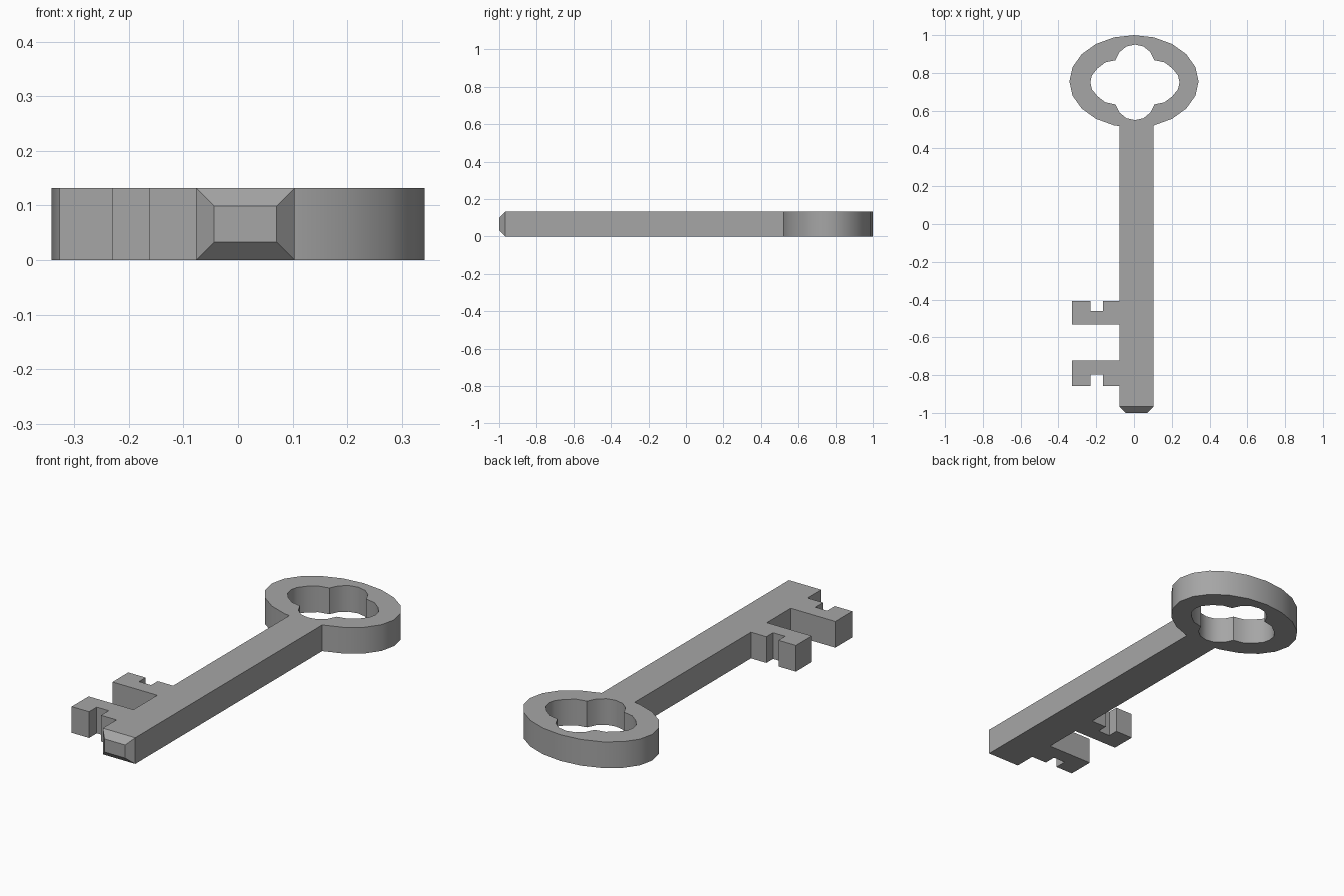
import bpy, bmesh, math

cube = bpy.data.objects.get("Cube")
if cube:
    bpy.data.objects.remove(cube)

THICK = 0.132
TIP = 0.033
LEFT, RIGHT = -0.077, 0.104   # shaft sides
BOW_Y, BOW_RX, BOW_RY = 0.755, 0.342, 0.245

steel = bpy.data.materials.new("grey_steel")
steel.use_nodes = True
colour = (0.38, 0.38, 0.38, 1)
steel.diffuse_color = colour
steel.node_tree.nodes["Principled BSDF"].inputs["Base Color"].default_value = colour


def make_object(name, bm):
    bmesh.ops.recalc_face_normals(bm, faces=bm.faces[:])
    mesh = bpy.data.meshes.new(name)
    bm.to_mesh(mesh)
    bm.free()
    mesh.materials.append(steel)
    obj = bpy.data.objects.new(name, mesh)
    bpy.context.collection.objects.link(obj)
    bpy.ops.object.select_all(action='DESELECT')
    obj.select_set(True)
    bpy.context.view_layer.objects.active = obj
    bpy.ops.object.shade_smooth_by_angle(angle=math.radians(33))
    return obj


def plate(loops):
    """Flat shape bounded by one or more loops, extruded to the key thickness."""
    bm = bmesh.new()
    edges = []
    for loop in loops:
        verts = [bm.verts.new((x, y, 0)) for x, y in loop]
        edges += [bm.edges.new((v, verts[(i + 1) % len(verts)])) for i, v in enumerate(verts)]
    if len(loops) == 1:
        bm.faces.new(verts)
    else:
        bmesh.ops.triangle_fill(bm, edges=edges, use_beauty=True, normal=(0, 0, 1))
    result = bmesh.ops.extrude_face_region(bm, geom=bm.faces[:], use_keep_orig=True)
    top = [g for g in result["geom"] if isinstance(g, bmesh.types.BMVert)]
    bmesh.ops.translate(bm, verts=top, vec=(0, 0, THICK))
    return bm


# Bow: oval ring with a four-lobed opening
oval = [(BOW_RX * math.cos(math.tau * i / 20), BOW_Y + BOW_RY * math.sin(math.tau * i / 20))
        for i in range(20)]
quarter = [(0.236, 0), (0.228, 0.037), (0.198, 0.074), (0.156, 0.106),
           (0.103, 0.117), (0.082, 0.160), (0.045, 0.190), (0, 0.2)]
half = quarter + [(-x, y) for x, y in quarter[-2::-1]]
lobes = half + [(x, -y) for x, y in half[-2:0:-1]]
opening = [(x + 0.005, y + 0.75) for x, y in lobes]
make_object("bow", plate([oval, opening]))

# Shaft: bar meeting the bow, with a chamfered tip
end_y = -1 + TIP
joint = BOW_Y - BOW_RY * math.sin(math.radians(72))
shaft = plate([[(LEFT, end_y), (RIGHT, end_y), (RIGHT, joint),
                (0, BOW_Y - BOW_RY), (LEFT, joint - 0.003)]])
end = min(shaft.faces, key=lambda f: f.calc_center_median().y)
cap = bmesh.ops.extrude_discrete_faces(shaft, faces=[end])["faces"][0]
mid_x = (LEFT + RIGHT) / 2
for v in cap.verts:
    v.co.x += math.copysign(TIP, mid_x - v.co.x)
    v.co.y = -1
    v.co.z += math.copysign(TIP, THICK / 2 - v.co.z)
make_object("shaft", shaft)


# Bits: two notched teeth on the right side, notches facing away from each other
def bit(name, plain_y, notched_y, floor_y):
    outer, notch_out, notch_in = -0.327, -0.23, -0.163
    make_object(name, plate([[
        (LEFT, plain_y), (outer, plain_y), (outer, notched_y), (notch_out, notched_y),
        (notch_out, floor_y), (notch_in, floor_y), (notch_in, notched_y), (LEFT, notched_y)]]))


bit("rear_bit", -0.533, -0.407, -0.46)
bit("front_bit", -0.723, -0.858, -0.797)
